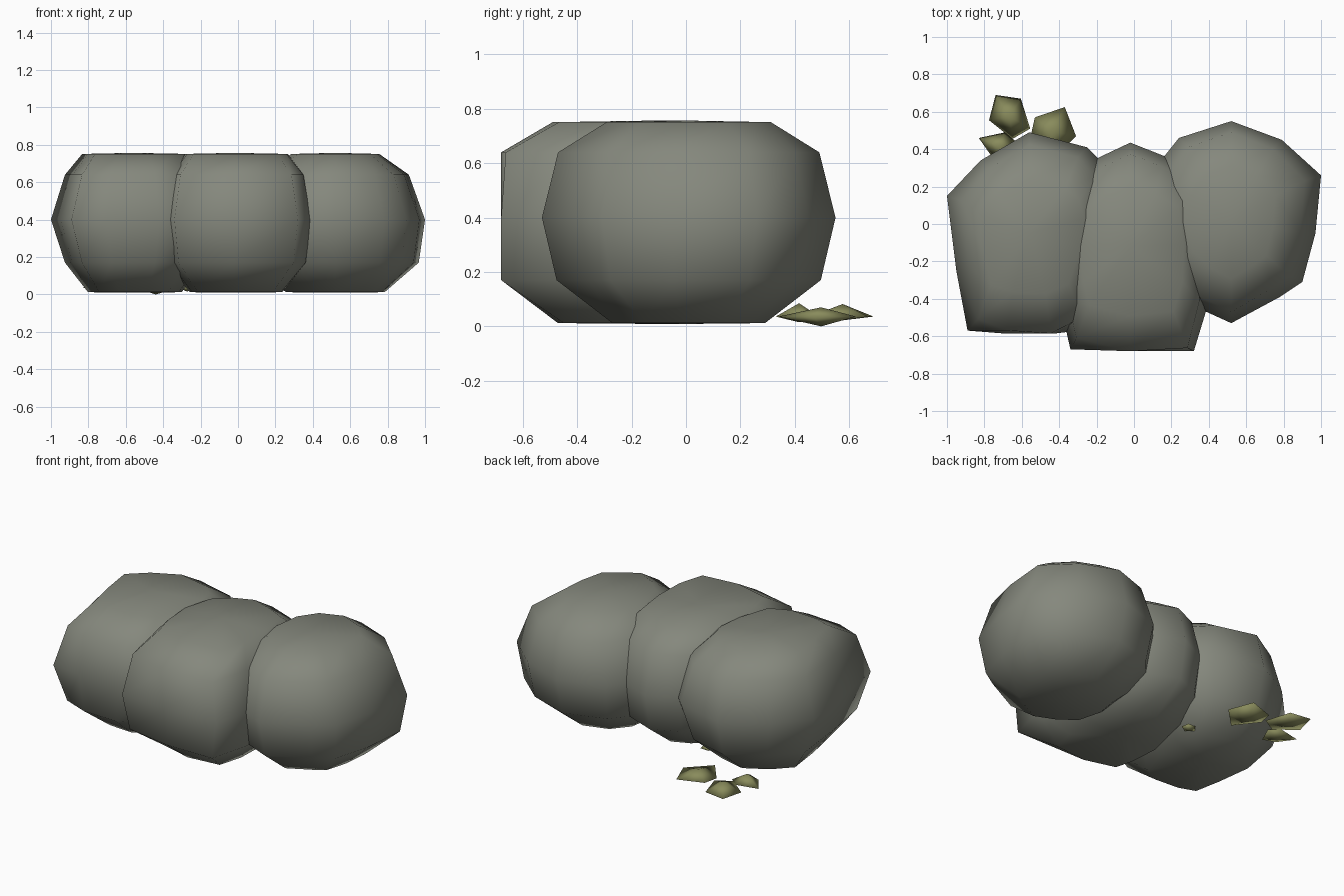
import bpy, bmesh

cube = bpy.data.objects.get("Cube")
if cube:
    bpy.data.objects.remove(cube, do_unlink=True)


def material(name, rgb):
    m = bpy.data.materials.new(name)
    m.use_nodes = True
    m.diffuse_color = (*rgb, 1)
    m.node_tree.nodes["Principled BSDF"].inputs["Base Color"].default_value = (*rgb, 1)
    return m


STONE = material("grey green stone", (0.235, 0.246, 0.205))
LEAF = material("dull olive", (0.25, 0.26, 0.107))


def loft(name, mat, rings, bottom, top):
    """Skin a stack of rings and close both ends with a fan to a centre point."""
    bm = bmesh.new()
    loops = [[bm.verts.new(p) for p in ring] for ring in rings]
    n = len(loops[0])
    low, high = bm.verts.new(bottom), bm.verts.new(top)
    for i in range(n):
        j = (i + 1) % n
        bm.faces.new((loops[0][j], loops[0][i], low))
        bm.faces.new((loops[-1][i], loops[-1][j], high))
        for a, b in zip(loops, loops[1:]):
            bm.faces.new((a[i], a[j], b[j], b[i]))
    bmesh.ops.recalc_face_normals(bm, faces=bm.faces)
    for f in bm.faces:
        f.smooth = True
    mesh = bpy.data.meshes.new(name)
    bm.to_mesh(mesh)
    bm.free()
    mesh.materials.append(mat)
    bpy.context.collection.objects.link(bpy.data.objects.new(name, mesh))


# Boulder profile: heights of the stacked rings
HEIGHTS = (0.012, 0.17, 0.4, 0.64, 0.751)


def boulder(name, centre, outline, widths, depths, front):
    """Stack scaled copies of the outline, with the front cut off flat."""
    cx, cy = centre
    rings = [[(cx + (x - cx) * w, max(cy + (y - cy) * d, front), z) for x, y in outline]
             for z, w, d in zip(HEIGHTS, widths, depths)]
    loft(name, STONE, rings, (cx, cy, 0.009), (cx, cy, 0.757))


# Three overlapping boulders, two with a flattened front
boulder("right_boulder", (-0.56, -0.05),
        [(-0.56, 0.49), (-0.82, 0.34), (-1, 0.15), (-0.95, -0.25), (-0.89, -0.57),
         (-0.7, -0.64), (-0.42, -0.66), (-0.22, -0.56), (-0.12, -0.2), (-0.09, 0.1),
         (-0.13, 0.29), (-0.25, 0.41)],
        (0.55, 0.83, 1, 0.83, 0.62), (0.54, 0.89, 1, 0.88, 0.53), -0.585)
boulder("middle_boulder", (-0.02, -0.12),
        [(-0.02, 0.435), (-0.2, 0.35), (-0.34, 0.2), (-0.41, -0.12), (-0.39, -0.45),
         (-0.34, -0.67), (-0.02, -0.77), (0.32, -0.73), (0.39, -0.45), (0.4, -0.1),
         (0.36, 0.25), (0.17, 0.36)],
        (0.61, 0.93, 1, 0.9, 0.68), (0.54, 0.92, 1, 0.89, 0.57), -0.68)
boulder("left_boulder", (0.52, 0.01),
        [(0.52, 0.55), (0.24, 0.46), (0.08, 0.26), (0.04, 0), (0.11, -0.28),
         (0.3, -0.43), (0.52, -0.53), (0.78, -0.39), (0.9, -0.31), (0.97, -0.05),
         (1, 0.26), (0.79, 0.45)],
        (0.55, 0.93, 1, 0.82, 0.49), (0.52, 0.9, 1, 0.89, 0.56), -0.53)

# Small pointed leaves behind the right boulder: bottom height, top height, rim
LEAVES = {
    "back_leaf": (0.022, 0.082,
                  [(-0.74, 0.69), (-0.775, 0.555), (-0.65, 0.455), (-0.555, 0.51), (-0.605, 0.67)]),
    "inner_leaf": (0, 0.07,
                   [(-0.53, 0.57), (-0.55, 0.48), (-0.44, 0.34), (-0.31, 0.47), (-0.37, 0.625)]),
    "outer_leaf": (0.015, 0.085,
                   [(-0.83, 0.46), (-0.76, 0.36), (-0.68, 0.33), (-0.63, 0.44), (-0.69, 0.49)]),
    "hidden_leaf": (0.015, 0.06,
                    [(-0.29, 0.2), (-0.32, 0.16), (-0.28, 0.12), (-0.23, 0.15), (-0.24, 0.2)]),
}
for name, (low, high, rim) in LEAVES.items():
    mx = sum(p[0] for p in rim) / len(rim)
    my = sum(p[1] for p in rim) / len(rim)
    loft(name, LEAF, [[(x, y, 0.036) for x, y in rim]], (mx, my, low), (mx, my, high))
